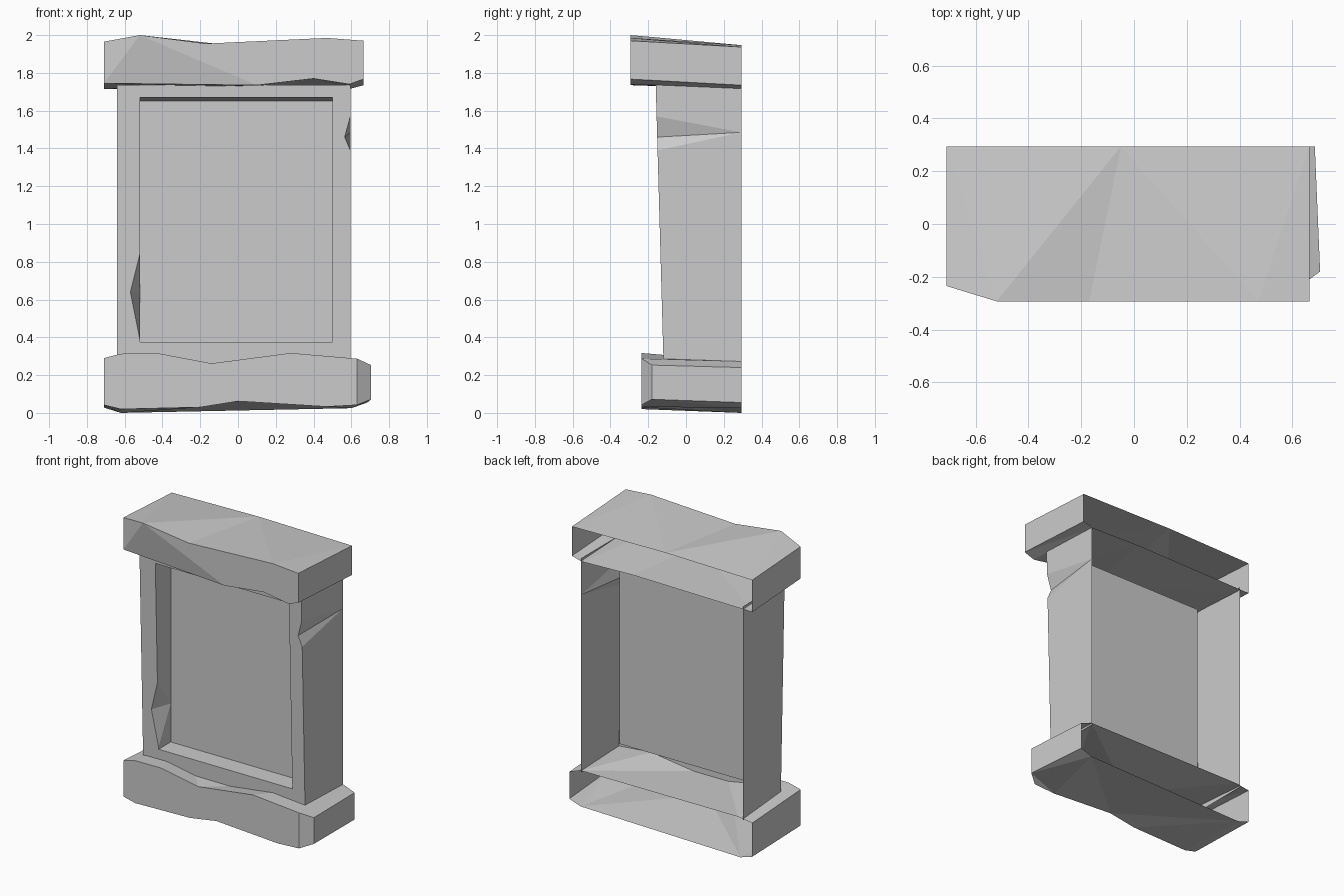
import bpy, bmesh

if "Cube" in bpy.data.objects:
    bpy.data.objects.remove(bpy.data.objects["Cube"])

BACK = 0.293


def make(name, polys):
    """Build a flat-faced mesh from polygons, merging shared corners."""
    bm = bmesh.new()
    verts = {}
    for poly in polys:
        vs = []
        for p in poly:
            if p not in verts:
                verts[p] = bm.verts.new(p)
            vs.append(verts[p])
        bm.faces.new(vs)
    bmesh.ops.triangulate(bm, faces=[f for f in bm.faces if len(f.verts) > 3])
    mesh = bpy.data.meshes.new(name)
    bm.to_mesh(mesh)
    bm.free()
    obj = bpy.data.objects.new(name, mesh)
    bpy.context.collection.objects.link(obj)
    return obj


def slab(name, front_y, ft, fb, bt, bb, left_y=None, side=None):
    """Worn stone slab, open at the back: x,z edge profiles for front/back, top/bottom."""
    ft = [(x, front_y, z) for x, z in ft]
    fb = [(x, front_y, z) for x, z in fb]
    if left_y is not None:                      # chipped front left corner
        ft[0] = (ft[0][0], left_y, ft[0][2])
        fb[0] = (fb[0][0], left_y, fb[0][2])
    bt = [(x, BACK, z) for x, z in bt]
    bb = [(x, BACK, z) for x, z in bb]
    st, sb = side or ([], [])                   # chamfered front right corner
    # columns along the right end, from front to back
    tops, bots = [ft[-1]] + st + [bt[-1]], [fb[-1]] + sb + [bb[-1]]
    polys = [ft + st + bt[::-1], bb + sb[::-1] + fb[::-1],
             [ft[0], bt[0], bb[0], fb[0]]]
    for i in range(len(tops) - 1):
        polys.append([bots[i], bots[i + 1], tops[i + 1], tops[i]])
    if left_y is None:
        polys.append(fb + ft[::-1])
    else:
        polys += [[fb[0], ft[1], ft[0]], [fb[0], fb[1], ft[1]],
                  fb[1:] + ft[:0:-1]]
    return make(name, polys)


# Top cap
slab("cap", -0.293,
     [(-.71, 1.965), (-.52, 2.0), (-.17, 1.955), (.47, 1.985), (.665, 1.97)],
     [(-.71, 1.745), (.1, 1.735), (.4, 1.77), (.59, 1.74), (.665, 1.767)],
     [(-.71, 1.935), (-.05, 1.947), (.665, 1.937)],
     [(-.71, 1.715), (.2, 1.727), (.59, 1.715), (.665, 1.735)],
     left_y=-0.235)

# Base
slab("base", -0.235,
     [(-.71, .29), (-.62, .313), (-.42, .315), (-.14, .262), (.28, .317), (.63, .287)],
     [(-.71, .042), (-.62, .02), (-.2, .03), (0, .062), (.47, .033), (.63, .042)],
     [(-.71, .26), (-.6, .275), (.6, .272), (.685, .24)],
     [(-.71, .028), (-.62, 0.0), (.6, .025), (.685, .055)],
     side=([(.705, -.18, .253)], [(.705, -.18, .072)]))


# Frame body with recessed panel; the front leans forward towards the top
def f(x, z):
    return (x, -0.12 - 0.028 * (z - 0.3), z)


def b(x, z, y=BACK):
    return (x, y, z)


L, R, Z0, Z1 = -.64, .595, .26, 1.735
o = [f(L, Z0), f(R, Z0), f(R, 1.39), f(.565, 1.46), f(R, 1.57), f(R, Z1), f(L, Z1)]
n = [f(-.52, .375), f(.5, .375), f(.5, 1.67), f(-.52, 1.67),
     f(-.52, .84), f(-.57, .64), f(-.52, .39)]
p = [b(-.52, .375, .01), b(.5, .375, .01), b(.5, 1.65, .01),
     b(-.52, 1.65, .01), b(-.52, .64, .01)]
r0, rm, r1 = b(R, Z0), b(R, 1.485), b(R, Z1)
l0, l1 = b(L, Z0), b(L, Z1)
make("frame", [
    # front border
    [o[0], o[1], n[1], n[0]], o[1:6] + [n[2], n[1]],
    [o[5], o[6], n[3], n[2]], [o[6], o[0], n[0], n[6], n[5], n[4], n[3]],
    # chipped right wall and left wall
    [o[1], r0, rm, o[2]], [o[2], rm, o[3]], [o[3], rm, o[4]],
    [o[4], rm, r1, o[5]], [l0, o[0], o[6], l1],
    # recess walls and panel
    [n[0], n[1], p[1], p[0]], [n[1], n[2], p[2], p[1]], [n[2], n[3], p[3], p[2]],
    [n[3], n[4], p[4], p[3]], [n[4], n[5], p[4]], [n[5], n[6], p[4]],
    [n[6], n[0], p[0], p[4]], p])
